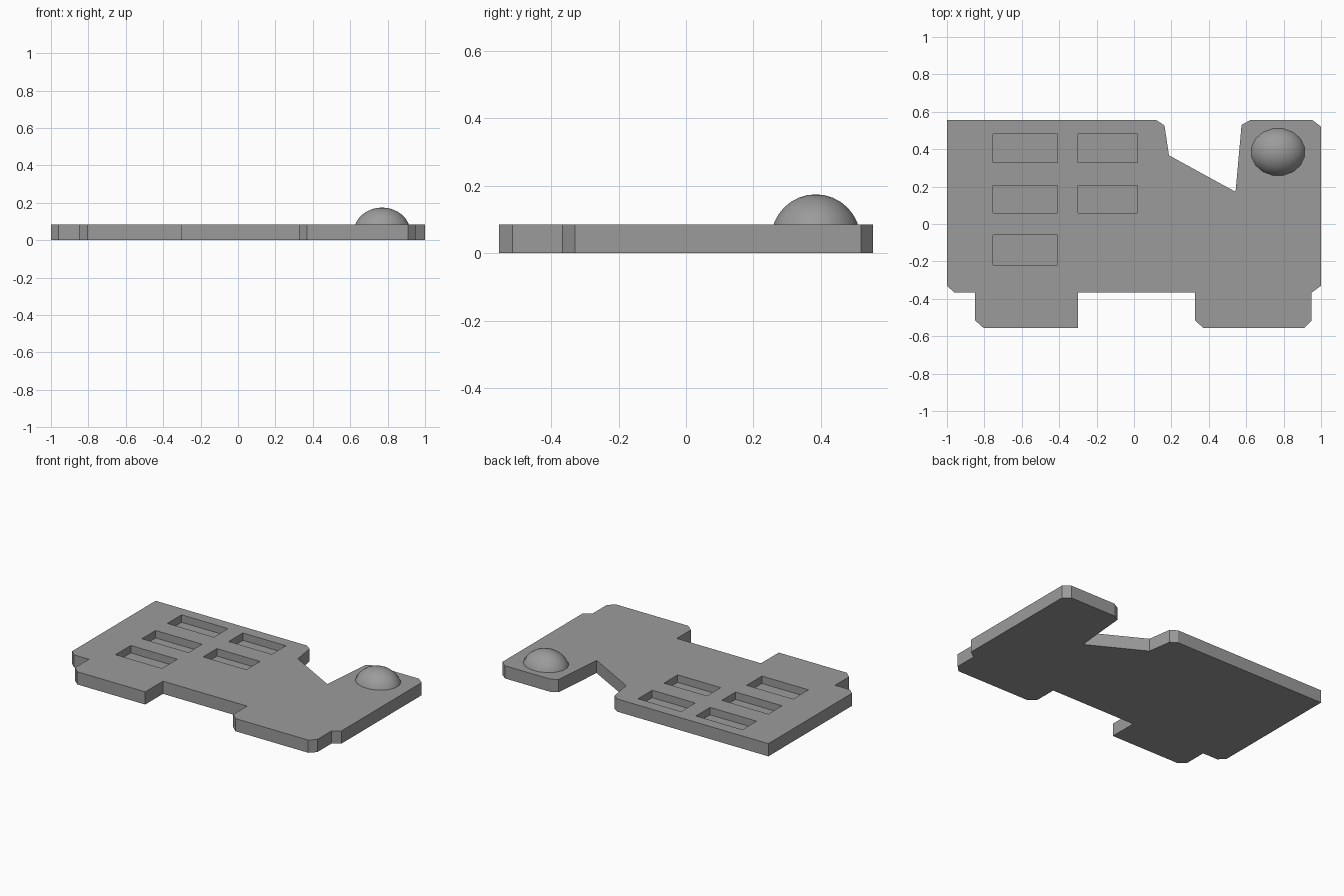
import bpy
import bmesh
from math import radians
from mathutils import Matrix, Vector

THICKNESS = 0.085
POCKET_FLOOR = 0.035

default_cube = bpy.data.objects.get("Cube")
if default_cube:
    bpy.data.objects.remove(default_cube, do_unlink=True)


def make_material(name, colour):
    material = bpy.data.materials.new(name)
    material.use_nodes = True
    material.diffuse_color = colour
    material.node_tree.nodes["Principled BSDF"].inputs["Base Color"].default_value = colour
    return material


def make_object(name, bm, material):
    bmesh.ops.recalc_face_normals(bm, faces=bm.faces)
    mesh = bpy.data.meshes.new(name)
    bm.to_mesh(mesh)
    bm.free()
    mesh.materials.append(material)
    obj = bpy.data.objects.new(name, mesh)
    bpy.context.collection.objects.link(obj)
    return obj


grey = make_material("plain grey", (0.33, 0.33, 0.33, 1))

# Plate: notched outline with clipped corners, extruded upward
outline = [
    (-1, 0.555), (-1, -0.33), (-0.96, -0.367), (-0.85, -0.367),
    (-0.85, -0.515), (-0.805, -0.555), (-0.3, -0.555), (-0.3, -0.367),
    (0.325, -0.367), (0.325, -0.515), (0.37, -0.555), (0.91, -0.555),
    (0.95, -0.515), (0.95, -0.367), (1, -0.33), (1, 0.52),
    (0.955, 0.555), (0.62, 0.555), (0.575, 0.53), (0.543, 0.172),
    (0.187, 0.367), (0.163, 0.527), (0.12, 0.555),
]
bm = bmesh.new()
base = bm.faces.new([bm.verts.new((x, y, 0)) for x, y in outline])
extruded = bmesh.ops.extrude_face_region(bm, geom=[base], use_keep_orig=True)
top_verts = [v for v in extruded["geom"] if isinstance(v, bmesh.types.BMVert)]
bmesh.ops.translate(bm, verts=top_verts, vec=(0, 0, THICKNESS))
plate = make_object("plate", bm, grey)

# Pockets: two columns of shallow rectangular recesses, the last row has one
columns = [(-0.755, -0.41), (-0.3, 0.02)]
rows = [(0.33, 0.48), (0.06, 0.205), (-0.22, -0.058)]
bm = bmesh.new()
for row, (y0, y1) in enumerate(rows):
    for x0, x1 in columns[:1] if row == 2 else columns:
        centre = Vector(((x0 + x1) / 2, (y0 + y1) / 2, POCKET_FLOOR + 0.1))
        size = Matrix.Diagonal((x1 - x0, y1 - y0, 0.2, 1))
        bmesh.ops.create_cube(bm, size=1, matrix=Matrix.Translation(centre) @ size)
cutter = make_object("pocket_cutter", bm, grey)
cutter.hide_render = True
cutter.hide_viewport = True
cut = plate.modifiers.new("pockets", "BOOLEAN")
cut.operation = "DIFFERENCE"
cut.solver = "EXACT"
cut.object = cutter

# Dome: upper half of a stretched ball set into the plate
bm = bmesh.new()
turn = Matrix.Rotation(radians(11.25), 4, "Z")
bmesh.ops.create_uvsphere(bm, u_segments=16, v_segments=16, radius=1, matrix=turn)
bmesh.ops.bisect_plane(bm, geom=bm.verts[:] + bm.edges[:] + bm.faces[:],
                       plane_co=(0, 0, 0), plane_no=(0, 0, -1), clear_outer=True)
bmesh.ops.holes_fill(bm, edges=[e for e in bm.edges if e.is_boundary])
place = Matrix.Translation((0.77, 0.385, THICKNESS / 2))
bmesh.ops.transform(bm, verts=bm.verts,
                    matrix=place @ Matrix.Diagonal((0.154, 0.135, 0.132, 1)))
dome = make_object("dome", bm, grey)
bpy.context.view_layer.objects.active = dome
dome.select_set(True)
bpy.ops.object.shade_smooth_by_angle(angle=radians(40))
dome.select_set(False)
